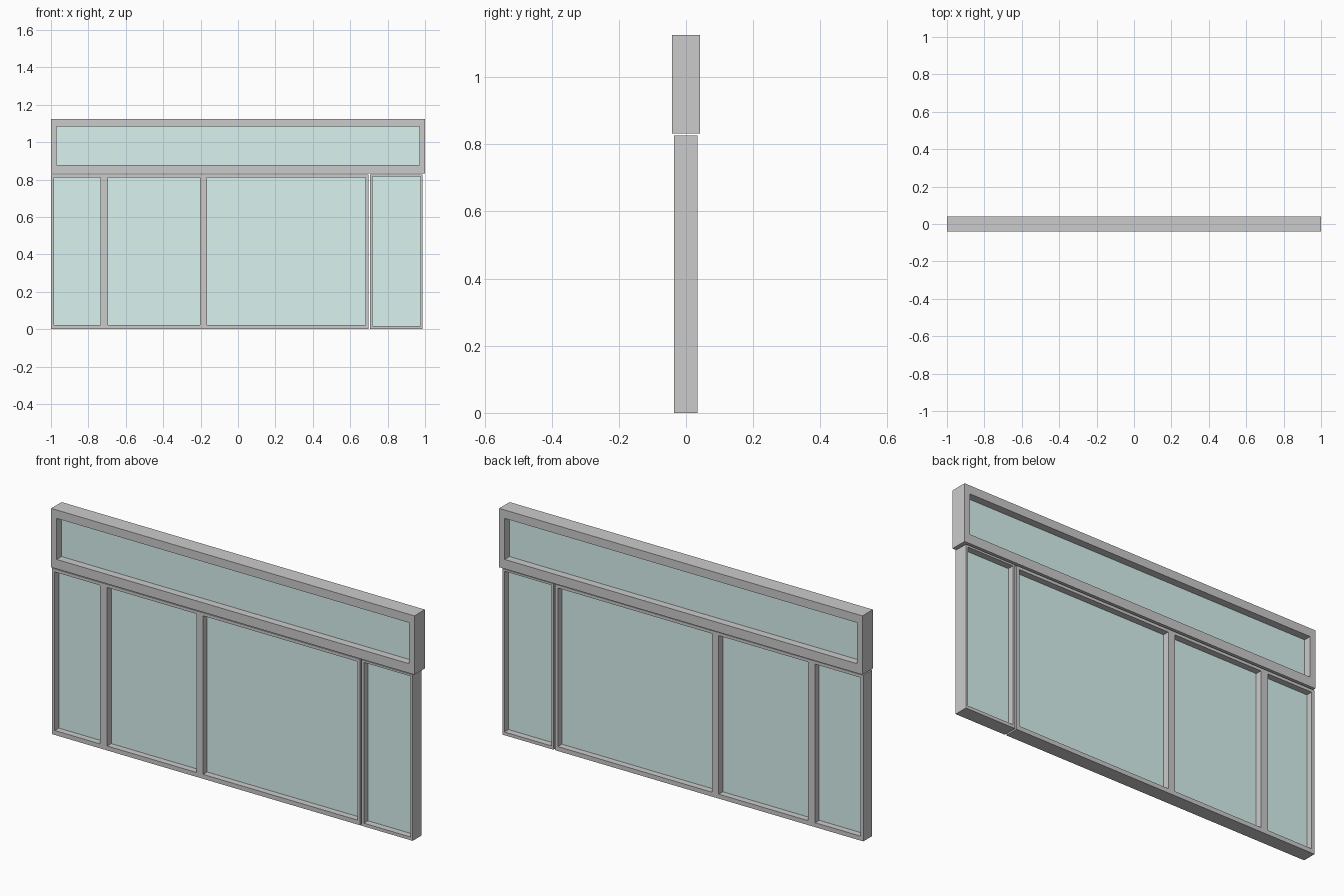
import bpy, bmesh
from mathutils import Vector

if "Cube" in bpy.data.objects:
    bpy.data.objects.remove(bpy.data.objects["Cube"])

glass_mat = bpy.data.materials.new("glass")
glass_mat.diffuse_color = (0.7, 0.9, 0.87, 1)
glass_mat.use_nodes = True
glass_mat.node_tree.nodes["Principled BSDF"].inputs["Base Color"].default_value = glass_mat.diffuse_color


def finish(name, bm):
    bmesh.ops.recalc_face_normals(bm, faces=bm.faces)
    mesh = bpy.data.meshes.new(name)
    bm.to_mesh(mesh)
    bm.free()
    obj = bpy.data.objects.new(name, mesh)
    bpy.context.collection.objects.link(obj)
    return obj


def frame(name, xs, zs, y0, y1):
    """Solid frame: odd columns of the middle row are openings."""
    bm = bmesh.new()
    v = [[bm.verts.new((x, y0, z)) for z in zs] for x in xs]
    for i in range(len(xs) - 1):
        for j in range(len(zs) - 1):
            if not (i % 2 and j % 2):
                bm.faces.new((v[i][j], v[i + 1][j], v[i + 1][j + 1], v[i][j + 1]))
    r = bmesh.ops.extrude_face_region(bm, geom=bm.faces[:], use_keep_orig=True)
    top = [g for g in r["geom"] if isinstance(g, bmesh.types.BMVert)]
    bmesh.ops.translate(bm, verts=top, vec=Vector((0, y1 - y0, 0)))
    finish(name, bm)
    # one pane of glass per opening
    for k in range(1, len(xs) - 1, 2):
        pane(f"{name}_glass_{k // 2 + 1}", xs[k], xs[k + 1], zs[1], zs[2], (y0 + y1) / 2)


def pane(name, x0, x1, z0, z1, y, t=0.006):
    bm = bmesh.new()
    bmesh.ops.create_cube(bm, size=1)
    bmesh.ops.scale(bm, verts=bm.verts, vec=(x1 - x0, t, z1 - z0))
    bmesh.ops.translate(bm, verts=bm.verts, vec=((x0 + x1) / 2, y, (z0 + z1) / 2))
    finish(name, bm).data.materials.append(glass_mat)


# Deeper transom window on top
frame("transom_frame", [-1, -0.97, 0.97, 1], [0.832, 0.879, 1.083, 1.125], -0.041, 0.041)
# Three-light main window
frame("main_frame", [-1, -0.984, -0.735, -0.695, -0.204, -0.167, 0.682, 0.698],
      [0, 0.022, 0.811, 0.826], -0.036, 0.034)
# Separate narrow side window
frame("side_frame", [0.706, 0.718, 0.976, 0.987], [0, 0.016, 0.816, 0.826], -0.036, 0.034)
